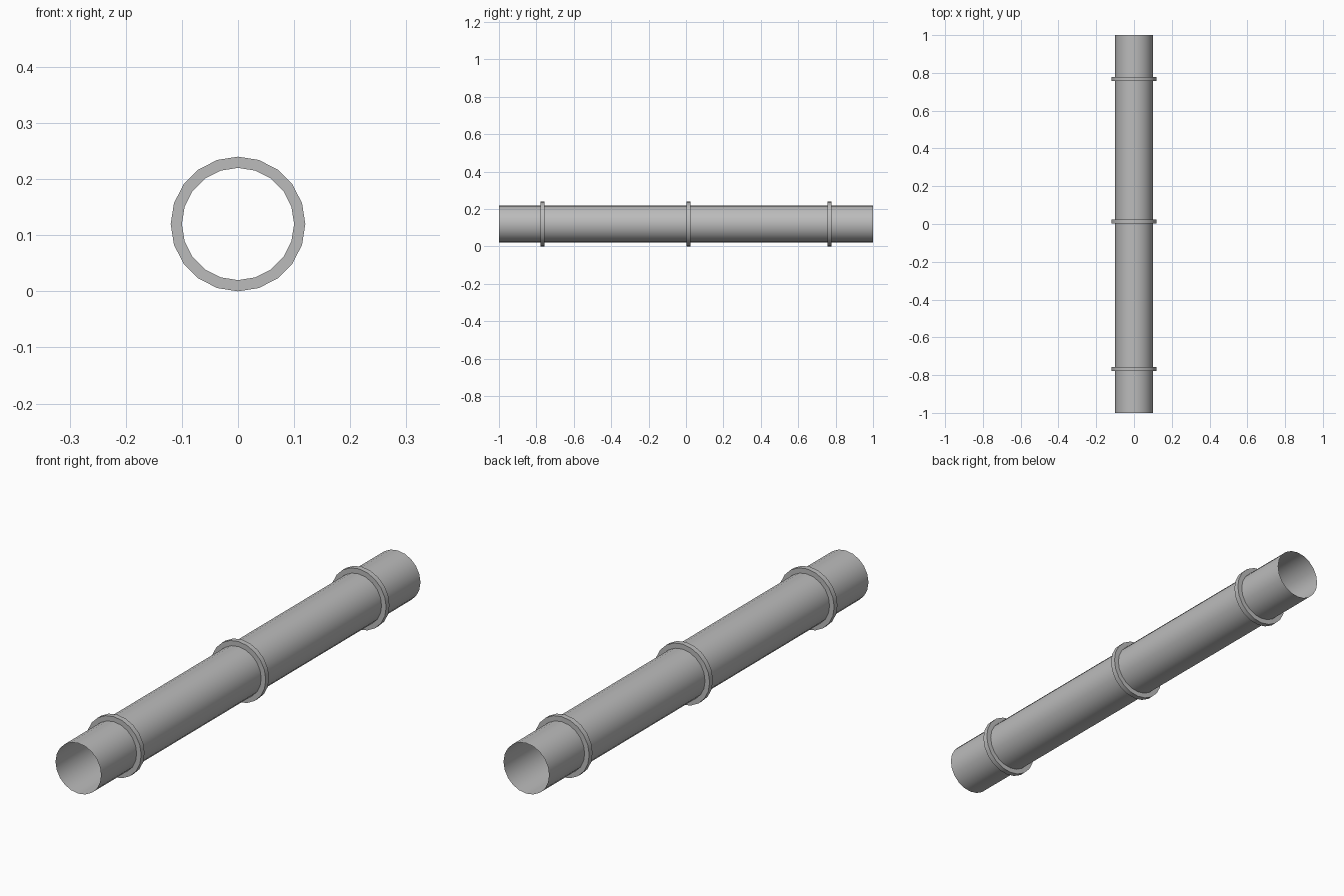
import bpy
import math
from mathutils import Matrix

if "Cube" in bpy.data.objects:
    bpy.data.objects.remove(bpy.data.objects["Cube"], do_unlink=True)

SIDES = 20
CENTRE_Z = 0.12

grey = bpy.data.materials.new("pipe_grey")
grey.use_nodes = True
colour = (0.5, 0.5, 0.5, 1)
grey.diffuse_color = colour
grey.node_tree.nodes["Principled BSDF"].inputs["Base Color"].default_value = colour


def lathe(name, profile, closed, y):
    """Sweep (radius, y) points around the pipe axis."""
    n = len(profile)
    verts, faces = [], []
    for i in range(SIDES):
        a = 2 * math.pi * i / SIDES
        verts += [(r * math.sin(a), py, r * math.cos(a)) for r, py in profile]
        j = (i + 1) % SIDES
        for k in range(n if closed else n - 1):
            m = (k + 1) % n
            faces.append((i * n + k, i * n + m, j * n + m, j * n + k))
    mesh = bpy.data.meshes.new(name)
    mesh.from_pydata(verts, [], faces)
    mesh.materials.append(grey)
    obj = bpy.data.objects.new(name, mesh)
    obj.location = (0, y, CENTRE_Z)
    bpy.context.collection.objects.link(obj)
    bpy.ops.object.select_all(action="DESELECT")
    obj.select_set(True)
    bpy.context.view_layer.objects.active = obj
    bpy.ops.object.shade_smooth_by_angle(angle=math.radians(35))
    return obj


# Open-ended thin pipe
lathe("pipe", [(0.1, -1), (0.1, 1)], False, 0)

# Three raised collars
w = 0.0105
ring = [(0.1, -w), (0.12, -w), (0.12, w), (0.1, w)]
for name, y in (("front_collar", -0.767), ("middle_collar", 0.013), ("back_collar", 0.767)):
    lathe(name, ring, True, y)
